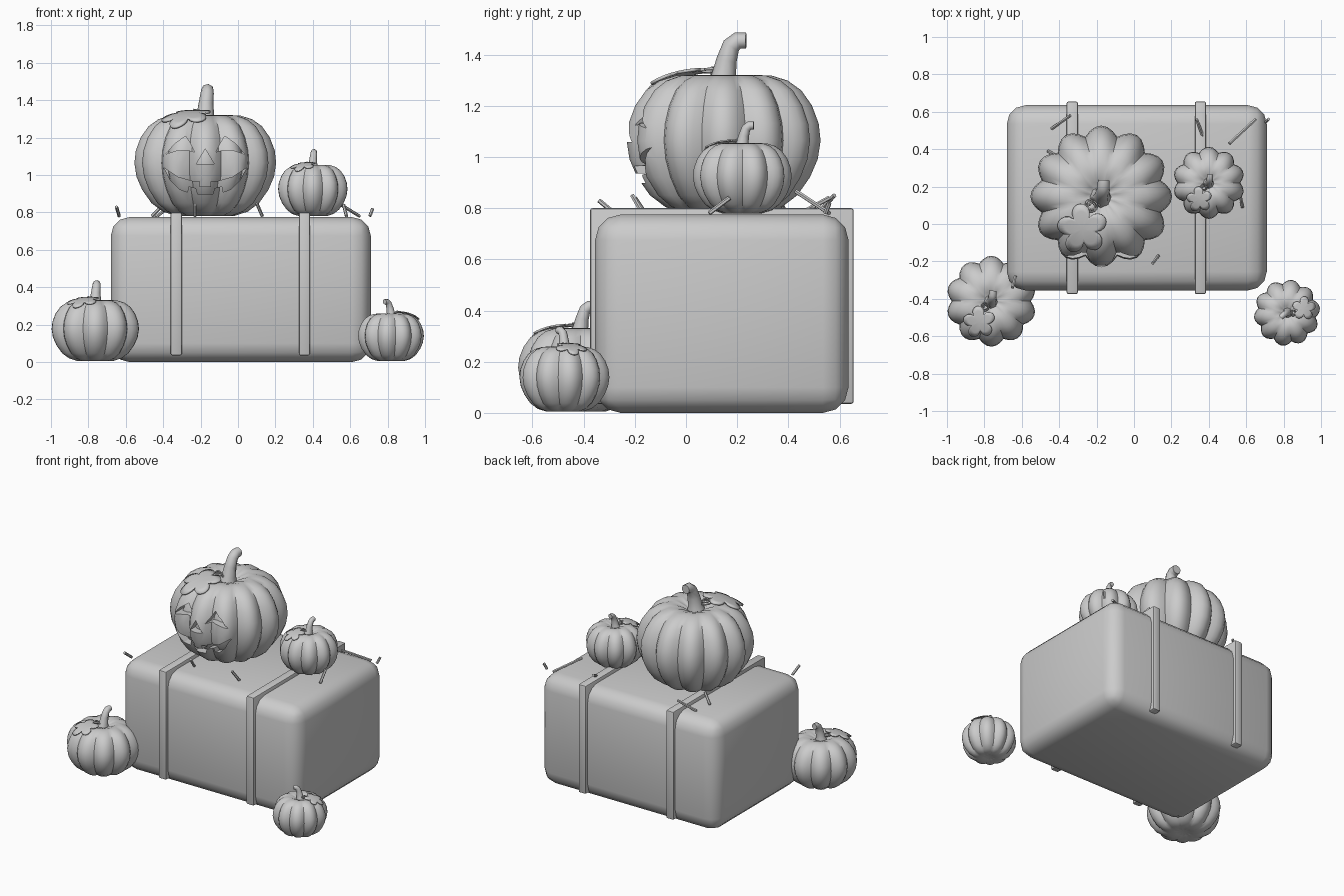
import bpy, bmesh, math
from mathutils import Vector, Matrix

if "Cube" in bpy.data.objects:
    bpy.data.objects.remove(bpy.data.objects["Cube"])


def mesh_object(name, bm, smooth=35):
    bmesh.ops.recalc_face_normals(bm, faces=bm.faces)
    me = bpy.data.meshes.new(name)
    bm.to_mesh(me)
    bm.free()
    ob = bpy.data.objects.new(name, me)
    bpy.context.collection.objects.link(ob)
    if smooth:
        bpy.ops.object.select_all(action='DESELECT')
        ob.select_set(True)
        bpy.context.view_layer.objects.active = ob
        bpy.ops.object.shade_smooth_by_angle(angle=math.radians(smooth))
    return ob


def box(name, lo, hi, bevel, segments):
    lo, hi = Vector(lo), Vector(hi)
    bm = bmesh.new()
    bmesh.ops.create_cube(bm, size=1, matrix=Matrix.Translation((lo + hi) / 2) @ Matrix.Diagonal((*(hi - lo), 1)))
    bmesh.ops.bevel(bm, geom=bm.edges[:], offset=bevel, segments=segments, profile=0.5, affect='EDGES')
    return mesh_object(name, bm)


# Lathe half-profile (radius, height), normalised
PROFILE = [(.2, -.95), (.4, -1), (.6, -.91), (.76, -.74), (.89, -.48), (.97, -.22), (1, .05), (.98, .3),
           (.91, .56), (.8, .78), (.66, .92), (.5, .99), (.36, 1), (.22, .93), (.1, .84)]


def pumpkin_body(name, loc, R, H, lobes, rot, scale=1):
    bm = bmesh.new()
    n = lobes * 6
    rings = []
    for r, z in PROFILE:
        ring = []
        for i in range(n):
            a = 2 * math.pi * i / n
            f = 1 - .13 * (1 - abs(math.cos(lobes * a / 2)))
            ring.append(bm.verts.new((r * R * f * scale * math.sin(a), -r * R * f * scale * math.cos(a), z * H * scale)))
        rings.append(ring)
    for p, q in zip(rings, rings[1:]):
        for i in range(n):
            bm.faces.new((p[i], p[(i + 1) % n], q[(i + 1) % n], q[i]))
    for ring, z in ((rings[0], -.9), (rings[-1], .8)):
        c = bm.verts.new((0, 0, z * H * scale))
        for i in range(n):
            bm.faces.new((ring[i], ring[(i + 1) % n], c))
    ob = mesh_object(name, bm, 40)
    ob.location, ob.rotation_euler.z = loc, rot
    return ob


def tube(name, pts, radius, loc, rot, sides):
    # pts are (x, y, z, radius factor)
    cu = bpy.data.curves.new(name, 'CURVE')
    cu.dimensions, cu.bevel_depth, cu.use_fill_caps = '3D', radius, True
    cu.bevel_resolution = sides // 2 - 2
    s = cu.splines.new('POLY')
    s.points.add(len(pts) - 1)
    for p, (x, y, z, f) in zip(s.points, pts):
        p.co, p.radius = (x, y, z, 1), f
    s.use_smooth = True
    ob = bpy.data.objects.new(name, cu)
    bpy.context.collection.objects.link(ob)
    ob.location, ob.rotation_euler.z = loc, rot
    return ob


def pumpkin(name, loc, R, H, lobes, rot=0):
    body = pumpkin_body(name, loc, R, H, lobes, rot)
    k = R / .38
    # bent stem
    tube(name + "_stem", [(-.005 * k, -.005 * k, H * .8, 1.5), (0, 0, H * .98, 1.15), (.004 * k, .012 * k, H + .06 * k, .95),
                          (.01 * k, .03 * k, H + .115 * k, .85), (.012 * k, .055 * k, H + .135 * k, .8),
                          (.014 * k, .088 * k, H + .135 * k, .75)], .042 * k, loc, rot, 8)
    # curled tendril beside the stem
    coil = []
    for i in range(31):
        t = i / 30
        a = t * 5 * math.pi
        rr = (.04 - .028 * t) * k
        coil.append((-.05 * k + rr * math.cos(a), -.05 * k + rr * math.sin(a), H + (.005 + .025 * t) * k, 1))
    tube(name + "_tendril", coil, .005 * k, loc, rot, 6)
    # five-lobed leaf draped over the shoulder
    bm = bmesh.new()
    n, levels = 50, (.35, .7, 1)
    d = math.radians(-120)

    def drape(u, v):
        rho = math.hypot(u, v) / .38
        return (u * k, v * k, H * (1.09 - .5 * rho ** 3))
    cx, cy = .20 * math.cos(d), .20 * math.sin(d)
    rings = []
    for lv in levels:
        ring = []
        for i in range(n):
            a = 2 * math.pi * i / n
            r = .135 * lv * (.52 + .48 * abs(math.cos(2.5 * a)) ** .7)
            ring.append(bm.verts.new(drape(cx + r * math.cos(a + d), cy + r * math.sin(a + d))))
        rings.append(ring)
    c = bm.verts.new(drape(cx, cy))
    for i in range(n):
        j = (i + 1) % n
        bm.faces.new((c, rings[0][i], rings[0][j]))
        for p, q in zip(rings, rings[1:]):
            bm.faces.new((p[i], q[i], q[j], p[j]))
    leaf = mesh_object(name + "_leaf", bm)
    leaf.location, leaf.rotation_euler.z = loc, rot
    m = leaf.modifiers.new("thickness", 'SOLIDIFY')
    m.thickness, m.offset = .012 * k, 0
    return body


# Hay bale and straps
box("hay_bale", (-.68, -.355, 0), (.71, .635, .775), .1, 3)
for i, x in enumerate((-.33, .355)):
    box(f"strap_{i}", (x - .03, -.375, .035), (x + .03, .655, .8), .01, 2)

# Pumpkins
BIG = (-.175, .147, 1.05)
carved = pumpkin("carved_pumpkin", BIG, .379, .27, 12)
pumpkin("top_small_pumpkin", (.4, .22, .917), .193, .137, 10)
pumpkin("left_floor_pumpkin", (-.763, -.413, .168), .243, .163, 10)
pumpkin("right_floor_pumpkin", (.818, -.475, .132), .178, .127, 10, math.radians(135))

# Inner wall seen through the carved face
pumpkin_body("carved_inner_wall", BIG, .379, .27, 12, 0, .86)

# Face cut-outs, as offsets from the pumpkin centre line; the eye and mouth are mirrored
eye = [(-.21, 1.112), (-.165, 1.165), (-.105, 1.208), (-.078, 1.165), (-.057, 1.123), (-.1, 1.135), (-.155, 1.13)]
nose = [(0, 1.139), (-.048, 1.059), (.048, 1.059)]
half_mouth = [(-.22, 1.037), (-.145, .988), (-.065, .965), (-.03, .965), (-.03, .935)]
half_lower = [(-.04, .898), (-.05, .93), (-.09, .94), (-.095, .908), (-.14, .925), (-.185, .97)]


def flip(pts):
    return [(-x, z) for x, z in reversed(pts)]


mouth = half_mouth + flip(half_mouth) + flip(half_lower) + half_lower
bm = bmesh.new()
for shape in (eye, flip(eye), nose, mouth):
    f = bm.faces.new([bm.verts.new((BIG[0] + x, -.4, z)) for x, z in shape])
    new = bmesh.ops.extrude_face_region(bm, geom=[f], use_keep_orig=True)['geom']
    bmesh.ops.translate(bm, verts=[v for v in new if isinstance(v, bmesh.types.BMVert)], vec=(0, .4, 0))
cutter = mesh_object("face_cutter", bm, 0)
cutter.hide_render = True
cutter.display_type = 'WIRE'
cut = carved.modifiers.new("face", 'BOOLEAN')
cut.object, cut.operation, cut.solver = cutter, 'DIFFERENCE', 'EXACT'
bpy.context.view_layer.objects.active = carved
bpy.ops.object.modifier_apply(modifier="face")
bpy.data.objects.remove(cutter)

# Loose straws on top of the bale
straws = [((-.44, .51, .775), (-.34, .58, .85)), ((.335, .56, .84), (.375, .45, .78)),
          ((.51, .43, .865), (.65, .56, .78)), ((.705, .545, .78), (.72, .56, .82)),
          ((-.46, .39, .78), (-.4, .36, .84)), ((.10, -.21, .85), (.13, -.17, .78)),
          ((.565, .17, .84), (.58, .09, .78)), ((-.65, -.34, .83), (-.635, -.28, .78)),
          ((-.23, -.2, .84), (-.23, -.16, .78))]
for i, (a, b) in enumerate(straws):
    a, b = Vector(a), Vector(b)
    bm = bmesh.new()
    M = Matrix.Translation((a + b) / 2) @ (b - a).to_track_quat('Z', 'Y').to_matrix().to_4x4()
    bmesh.ops.create_cone(bm, cap_ends=True, segments=6, radius1=.009, radius2=.009, depth=(b - a).length, matrix=M)
    mesh_object(f"straw_{i}", bm)
